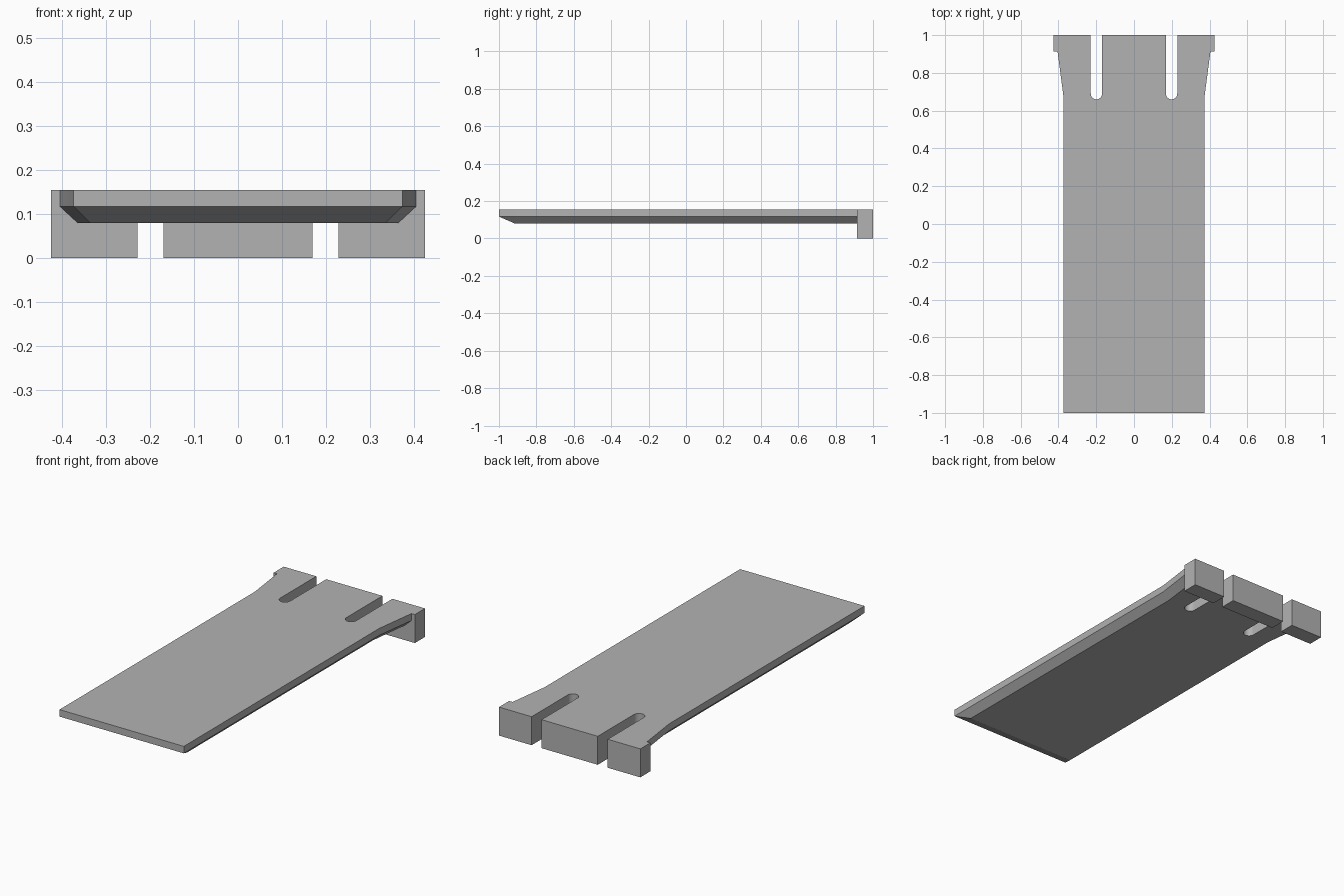
import bpy, bmesh, math

cube = bpy.data.objects.get("Cube")
if cube:
    bpy.data.objects.remove(cube, do_unlink=True)

grey = bpy.data.materials.new("plain grey")
grey.use_nodes = True
colour = (0.45, 0.45, 0.45, 1)
grey.diffuse_color = colour
grey.node_tree.nodes["Principled BSDF"].inputs["Base Color"].default_value = colour


def loft(name, layers):
    """Closed solid through stacked (z, outline) layers with equal point counts."""
    bm = bmesh.new()
    rings = [[bm.verts.new((x, y, z)) for x, y in pts] for z, pts in layers]
    for low, high in zip(rings, rings[1:]):
        for i in range(len(low)):
            j = (i + 1) % len(low)
            bm.faces.new((low[i], low[j], high[j], high[i]))
    bm.faces.new(rings[0][::-1])
    bm.faces.new(rings[-1])
    bmesh.ops.recalc_face_normals(bm, faces=bm.faces)
    mesh = bpy.data.meshes.new(name)
    bm.to_mesh(mesh)
    bm.free()
    mesh.materials.append(grey)
    obj = bpy.data.objects.new(name, mesh)
    bpy.context.collection.objects.link(obj)
    return obj


def mirrored(right):
    return right + [(-x, y) for x, y in reversed(right)]


def combine(target, other, operation):
    mod = target.modifiers.new(operation.lower(), "BOOLEAN")
    mod.operation = operation
    mod.solver = "EXACT"
    mod.object = other
    other.hide_render = True
    bpy.context.view_layer.objects.active = target
    bpy.ops.object.modifier_apply(modifier=mod.name)
    bpy.data.objects.remove(other, do_unlink=True)


# Flared board with a bevelled underside
rim = mirrored([(0.374, -1), (0.374, 0.68), (0.405, 0.915), (0.405, 0.96)])
base = mirrored([(0.336, -0.915), (0.336, 0.68), (0.365, 0.915), (0.365, 0.96)])
board = loft("slotted_board", [(0.08, base), (0.117, rim), (0.155, rim)])

# Hooked lip across the back
lip_outline = mirrored([(0.425, 0.913), (0.425, 1)])
combine(board, loft("back_lip", [(0, lip_outline), (0.155, lip_outline)]), "UNION")

# Two round-ended slots open at the back
radius = 0.03
for side in (-1, 1):
    arc = [math.pi + math.pi * i / 16 for i in range(17)]
    slot = [(side * 0.199 + radius * math.cos(a), 0.69 + radius * math.sin(a)) for a in arc]
    slot += [(slot[-1][0], 1.1), (slot[0][0], 1.1)]
    combine(board, loft("slot_cutter", [(-0.1, slot), (0.3, slot)]), "DIFFERENCE")

# Tidy coplanar faces and smooth only the slot ends
bm = bmesh.new()
bm.from_mesh(board.data)
bmesh.ops.remove_doubles(bm, verts=bm.verts, dist=0.0001)
bmesh.ops.dissolve_limit(bm, angle_limit=math.radians(1), verts=bm.verts, edges=bm.edges)
bm.to_mesh(board.data)
bm.free()
bpy.ops.object.select_all(action="DESELECT")
board.select_set(True)
bpy.context.view_layer.objects.active = board
bpy.ops.object.shade_smooth_by_angle(angle=math.radians(20))
